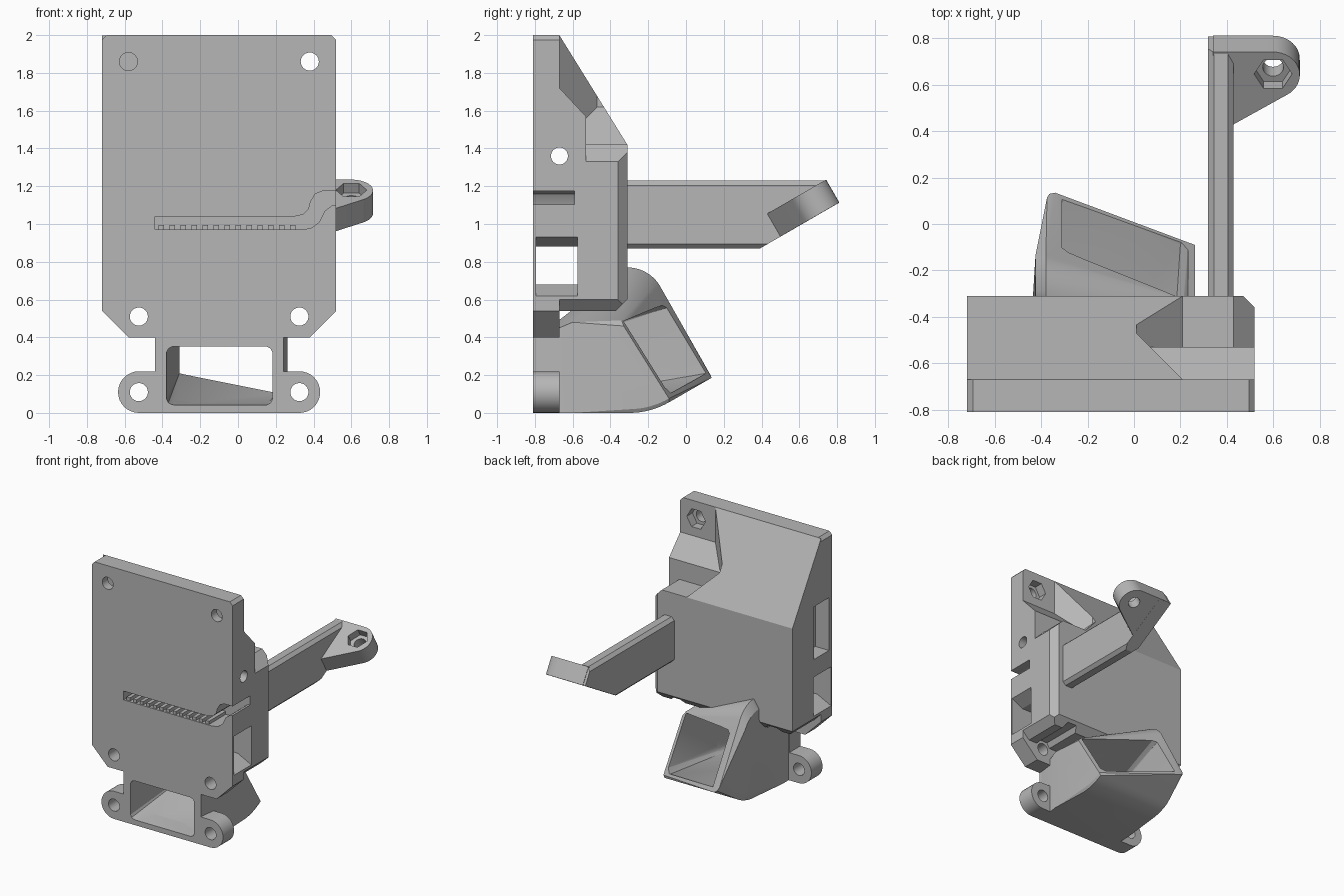
import bpy, bmesh
from math import sin, cos, pi, radians
from mathutils import Vector

if "Cube" in bpy.data.objects:
    bpy.data.objects.remove(bpy.data.objects["Cube"], do_unlink=True)

CX = -0.1                      # mirror plane of the carriage
FRONT, PLATE, SHELF, BACK = -0.81, -0.67, -0.53, -0.31

grey = bpy.data.materials.new("light_grey_plastic")
grey.use_nodes = True
grey.diffuse_color = (0.47, 0.47, 0.47, 1)
grey.node_tree.nodes["Principled BSDF"].inputs["Base Color"].default_value = (0.47, 0.47, 0.47, 1)


def finish(bm, name):
    bmesh.ops.recalc_face_normals(bm, faces=bm.faces)
    mesh = bpy.data.meshes.new(name)
    bm.to_mesh(mesh)
    bm.free()
    mesh.materials.append(grey)
    ob = bpy.data.objects.new(name, mesh)
    bpy.context.collection.objects.link(ob)
    return ob


def convex(name, lo, hi, planes=(), flip=False):
    """Box trimmed by planes (normal, limit); flip mirrors it about CX."""
    bm = bmesh.new()
    bmesh.ops.create_cube(bm, size=1)
    lo, hi = Vector(lo), Vector(hi)
    for v in bm.verts:
        v.co = (lo + hi) / 2 + v.co * (hi - lo)
    for n, d in planes:
        n = Vector(n)
        bmesh.ops.bisect_plane(bm, geom=bm.verts[:] + bm.edges[:] + bm.faces[:], dist=1e-5,
                               plane_co=n * (d / n.length_squared), plane_no=n, clear_outer=True)
        bmesh.ops.holes_fill(bm, edges=[e for e in bm.edges if e.is_boundary], sides=0)
    if flip:
        for v in bm.verts:
            v.co.x = 2 * CX - v.co.x
    return finish(bm, name)


def hull(name, points):
    bm = bmesh.new()
    for p in points:
        bm.verts.new(p)
    bmesh.ops.convex_hull(bm, input=bm.verts[:])
    bmesh.ops.delete(bm, geom=[v for v in bm.verts if not v.link_faces], context='VERTS')
    bmesh.ops.dissolve_limit(bm, angle_limit=0.01, verts=bm.verts[:], edges=bm.edges[:])
    return finish(bm, name)


def along_y(a, b, h):
    return Vector((a, h, b))


def along_x(a, b, h):
    return Vector((h, a, b))


def on_tab(a, b, h):
    c, s = cos(pi / 6), sin(pi / 6)
    return Vector((a, 0.43 + b * c - h * s, 1.055 + b * s + h * c))


def prism(name, outline, h0, h1, frame=along_y):
    bm = bmesh.new()
    low = [bm.verts.new(frame(a, b, h0)) for a, b in outline]
    high = [bm.verts.new(frame(a, b, h1)) for a, b in outline]
    bm.faces.new(low)
    bm.faces.new(high[::-1])
    for i in range(len(low)):
        j = (i + 1) % len(low)
        bm.faces.new((low[i], low[j], high[j], high[i]))
    return finish(bm, name)


def arc(a, b, r, start, end, n):
    return [(a + r * cos(radians(start + (end - start) * i / n)),
             b + r * sin(radians(start + (end - start) * i / n))) for i in range(n + 1)]


def rod(a, b, r, h0, h1, frame=along_y, n=24):
    return prism("cutter", arc(a, b, r, 0, 360, n)[:-1], h0, h1, frame)


def carve(ob, cutters):
    for c in cutters:
        m = ob.modifiers.new("cut", 'BOOLEAN')
        m.operation, m.solver, m.object = 'DIFFERENCE', 'EXACT', c
    bpy.context.view_layer.update()
    mesh = bpy.data.meshes.new_from_object(ob.evaluated_get(bpy.context.evaluated_depsgraph_get()))
    ob.modifiers.clear()
    ob.data = mesh


# Front plate with the two fan-duct ears
half = arc(0.425, 0.11, 0.11, -90, 90, 16) + [(0.34, 0.22), (0.34, 0.4), (0.48, 0.4), (0.62, 0.54),
                                              (0.62, 1.975), (0.595, 2.0)]
outline = [(CX + a, b) for a, b in half] + [(CX - a, b) for a, b in reversed(half)]
plate = prism("front_plate", outline, FRONT, PLATE)

# Main body with sloped upper back
body = convex("main_body", (-0.72, PLATE, 0.54), (0.52, BACK, 2.0),
              [((0, 0.58, 0.36), 0.331), ((0, 1, -1), -0.91)])

# Cutters shared by plate and body
belt = [(-0.44, 1.04), (0.3, 1.04), (0.345, 1.05), (0.375, 1.08), (0.385, 1.12), (0.41, 1.16),
        (0.45, 1.175), (0.6, 1.175), (0.6, 1.11), (0.5, 1.1), (0.46, 1.07), (0.43, 1.01),
        (0.39, 0.98), (0.34, 0.97), (-0.44, 0.97)]
shared = [prism("belt_cutter", belt, -0.9, -0.59),
          convex("window_cutter", (-0.9, -0.795, 0.68), (0.7, -0.575, 0.88)),
          convex("pocket_cutter", (-0.9, -0.77, 1.07), (-0.6, -0.58, 1.49)),
          rod(-0.67, 1.36, 0.045, -0.9, 0.7, along_x)]
for flip in (False, True):
    shared.append(convex("flare_cutter", (0.4, -0.795, 0.5), (0.521, -0.575, 1.0),
                         [((-0.5, 0, 1), 0.67), ((-0.5, 0, -1), -0.88)], flip))

# Cutters for the waisted back, ledges and chamfers, mirrored left and right
body_cuts, plate_cuts = [], []
for flip in (False, True):
    s = -1 if flip else 1
    waist = [((-1, 0, -1), -1.63), ((-1, -1, 0), 0.46)]
    body_cuts += [
        convex("ledge_cutter", (0.01, SHELF, 1.42), (0.8, 0, 2.2), waist, flip),
        convex("recess_cutter", (0.01, PLATE - 0.001, 1.42), (0.8, 0, 2.2),
               waist + [((0, -1.07, -1), -1.003)], flip),
        convex("shoulder_cutter", (0.3, SHELF, 1.2), (0.8, 0, 1.6), [((-1, 0, -1), -1.85)], flip),
        convex("corner_cutter", (0.3, -0.5, 0.4), (0.8, 0, 1.6), [((-1, -1, 0), -0.16)], flip),
        convex("underside_cutter", (0.3, -0.8, 0.4), (0.8, 0, 0.8), [((-1, 0, 1), 0.08)], flip),
        rod(CX + s * 0.425, 0.51, 0.08, -0.9, 0, n=6)]
    plate_cuts += [rod(CX + s * x, z, 0.048, -0.9, -0.6)
                   for x, z in ((0.48, 1.86), (0.425, 0.51), (0.425, 0.11))]
    plate_cuts.append(rod(CX + s * 0.48, 1.86, 0.082, -0.74, -0.6, n=6))

# Air passage from the front opening to the angled outlet
passage = []
for x, z, sx, sz in ((-0.38, 0.04, 1, 1), (0.18, 0.04, -1, 1), (-0.38, 0.345, 1, -1), (0.18, 0.345, -1, -1)):
    passage += [(x + sx * 0.03, -0.83, z), (x, -0.83, z + sz * 0.03), (x + sx * 0.01, -0.83, z + sz * 0.01)]
push = Vector((0.04, 0.08, 0.045))
for p in ((-0.31, -0.09, 0.56), (-0.31, 0.11, 0.21), (0.2, -0.31, 0.47), (0.2, -0.09, 0.1)):
    passage += [Vector(p), Vector(p) + push]
air = hull("air_cutter", passage)

# Duct shell: straight box bending upward into the slanted outlet
shell = []
for x in (-0.435, 0.24):
    shell += [(x, -0.79, 0.0), (x, -0.79, 0.4)]
for x in (-0.435, 0.262):
    shell += [(x, -0.6, 0.0), (x, -0.6, 0.48)]
for i, (y, z) in enumerate(arc(-0.3, 0.42, 0.42, -90, -60, 8)):
    shell += [(0.25, y, z), (0.262, y, z + 0.02), (-0.4, y, z), (-0.435 + 0.003 * i, y, z + 0.06)]
shell += [(-0.34, 0.135, 0.185), (-0.375, 0.115, 0.225), (-0.365, 0.13, 0.2),
          (0.262, -0.33, 0.46), (0.24, -0.34, 0.49)]
shell += [(-0.38, y, z) for y, z in arc(-0.31, 0.57, 0.2, 90, 30, 10)]
shell += [(-0.425, y, z) for y, z in arc(-0.31, 0.5, 0.2, 90, 30, 10)]
duct = hull("fan_duct", shell)

# Long arm on the back and its tilted mounting tab
arm = convex("arm", (0.32, BACK - 0.05, 0.87), (0.43, 0.9, 1.23),
             [((0, 0.866, 0.5), 1.256), ((0, 0.5, -0.866), -0.558), ((1, 0, 1), 1.635),
              ((-1, 0, 1), 0.885), ((1, 0, -1), -0.465), ((-1, 0, -1), -1.215)])
tab = prism("arm_tab", [(0.34, 0), (0.43, 0)] + arc(0.6, 0.245, 0.115, -60, 90, 16) + [(0.34, 0.36)],
            -0.14, 0, on_tab)
tab_cuts = [rod(0.6, 0.25, 0.045, -0.3, 0.1, on_tab), rod(0.6, 0.25, 0.082, -0.06, 0.1, on_tab, 6)]

carve(plate, shared + plate_cuts + [air])
carve(body, shared + body_cuts)
carve(duct, [air])
carve(tab, tab_cuts)

# Belt teeth along the floor of the slot
for i in range(13):
    x = -0.42 + i * 0.058
    convex("belt_tooth", (x, -0.8, 0.965), (x + 0.029, -0.585, 0.995))

for c in shared + body_cuts + plate_cuts + tab_cuts + [air]:
    bpy.data.objects.remove(c, do_unlink=True)

# Smooth the rounded parts, keep edges sharp
for ob in (plate, duct, tab, body):
    bpy.ops.object.select_all(action='DESELECT')
    ob.select_set(True)
    bpy.context.view_layer.objects.active = ob
    bpy.ops.object.shade_smooth_by_angle(angle=radians(25))
